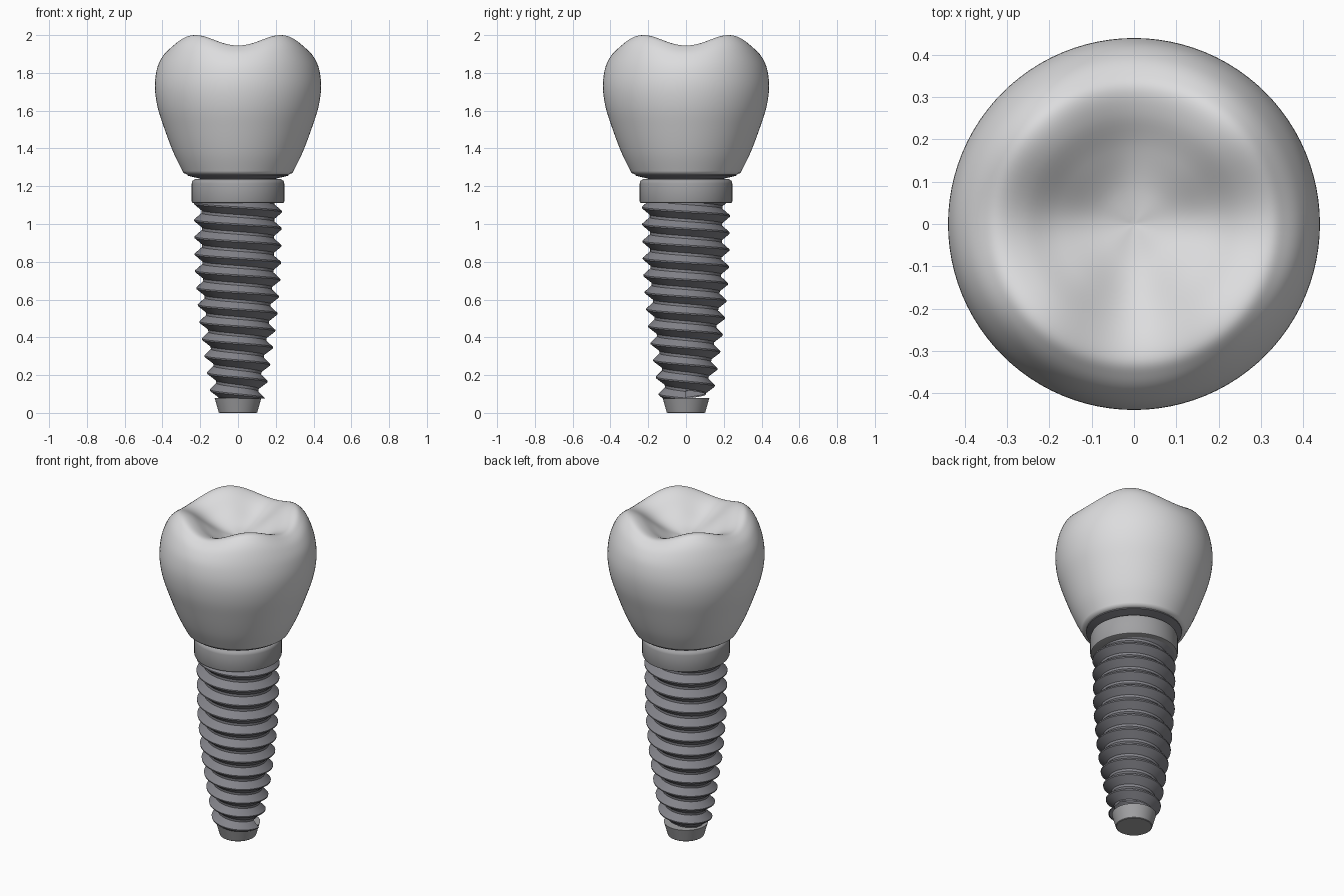
import bpy, math

if "Cube" in bpy.data.objects:
    bpy.data.objects.remove(bpy.data.objects["Cube"])

SEG = 96


def material(name, rgb):
    m = bpy.data.materials.new(name)
    m.diffuse_color = (*rgb, 1)
    m.use_nodes = True
    m.node_tree.nodes["Principled BSDF"].inputs["Base Color"].default_value = m.diffuse_color
    return m


porcelain = material("porcelain", (0.72, 0.72, 0.73))
collar_metal = material("collar_metal", (0.36, 0.36, 0.37))
screw_metal = material("screw_metal", (0.23, 0.23, 0.255))


def make(name, verts, faces, mat, angle):
    me = bpy.data.meshes.new(name)
    me.from_pydata(verts, [], faces)
    me.validate()
    me.materials.append(mat)
    ob = bpy.data.objects.new(name, me)
    bpy.context.collection.objects.link(ob)
    bpy.ops.object.select_all(action='DESELECT')
    ob.select_set(True)
    bpy.context.view_layer.objects.active = ob
    bpy.ops.object.shade_smooth_by_angle(angle=math.radians(angle))
    return ob


def lathe(name, profile, mat, angle=30):
    """Revolve (radius, z on diagonals, z on axes) rings, capping both ends."""
    verts, faces = [], []
    for r, zd, za in profile:
        for a in range(SEG):
            t = 2 * math.pi * a / SEG
            w = (1 - math.cos(4 * t)) / 2
            verts.append((r * math.cos(t), r * math.sin(t), za + (zd - za) * w))
    for j in range(len(profile) - 1):
        for a in range(SEG):
            b = (a + 1) % SEG
            faces.append((j * SEG + a, j * SEG + b, (j + 1) * SEG + b, (j + 1) * SEG + a))
    faces.append(tuple(reversed(range(SEG))))
    top = (len(profile) - 1) * SEG
    faces.append(tuple(range(top, top + SEG)))
    return make(name, verts, faces, mat, angle)


def spline(pts, n=6):
    """Catmull-Rom through the control points."""
    out = []
    p = [pts[0]] + pts + [pts[-1]]
    for i in range(1, len(p) - 2):
        for k in range(n):
            t = k / n
            out.append(tuple(
                0.5 * (2 * b + (c - a) * t + (2 * a - 5 * b + 4 * c - d) * t * t
                       + (3 * b - a - 3 * c + d) * t ** 3)
                for a, b, c, d in zip(p[i - 1], p[i], p[i + 1], p[i + 2])))
    return out + [pts[-1]]


# Crown: round body, four cusps on the diagonals, central pit
crown_curve = [
    (0.288, 1.27, 1.27), (0.338, 1.37, 1.37), (0.388, 1.5, 1.5),
    (0.426, 1.62, 1.62), (0.44, 1.73, 1.73), (0.428, 1.835, 1.825),
    (0.397, 1.925, 1.89), (0.36, 1.978, 1.927), (0.32, 2.0, 1.945),
    (0.26, 1.98, 1.93), (0.18, 1.92, 1.888), (0.09, 1.862, 1.855),
    (0.002, 1.84, 1.84)]
lathe("crown", [(0.2, 1.262, 1.262), (0.27, 1.262, 1.262)] + spline(crown_curve), porcelain, 40)


def plain(pts):
    return [(r, z, z) for r, z in pts]


# Abutment flare between the collar and the crown
lathe("abutment", plain([(0.2, 1.2), (0.2, 1.24), (0.268, 1.256), (0.268, 1.264)]), screw_metal)

# Collar with rounded edges
lathe("collar", plain([(0.235, 1.11), (0.242, 1.113), (0.245, 1.12), (0.245, 1.215),
                       (0.241, 1.228), (0.228, 1.237)]), collar_metal, 40)

# Smooth tapered tip
lathe("tip", plain([(0.098, 0.0), (0.102, 0.003), (0.124, 0.08)]), collar_metal)

# Threaded screw body
PITCH, Z0, Z1, DEPTH, TSEG = 0.09, 0.075, 1.115, 0.04, 72
CREST = [(0.0, 0.132), (0.1, 0.145), (0.3, 0.178), (0.5, 0.207), (0.75, 0.228), (1.2, 0.235)]
SECTION = [0.0, 0.08, 0.46, 0.54, 0.92]


def crest(z):
    for (za, ra), (zb, rb) in zip(CREST, CREST[1:]):
        if z <= zb:
            return ra + (rb - ra) * (z - za) / (zb - za)
    return CREST[-1][1]


def tooth(u):
    d = abs((u % 1) - 0.5)
    return min(1, max(0, (0.42 - d) / 0.38))


def screw_body():
    n = len(SECTION)
    turns = int((Z1 - Z0) / PITCH) + 4
    verts, faces = [], []
    rows = turns * n
    for j in range(rows):
        for a in range(TSEG):
            f = a / TSEG
            u = j // n + SECTION[j % n]
            z = min(Z1, max(Z0, Z0 + PITCH * (u - f - 0.5)))
            u = (z - Z0) / PITCH + f + 0.5
            r = crest(z) - DEPTH * (1 - tooth(u))
            t = 2 * math.pi * f
            verts.append((r * math.cos(t), r * math.sin(t), z))

    def idx(j, a):
        # one turn around drops the row by one pitch
        return (j - n) * TSEG if a == TSEG else j * TSEG + a

    for j in range(n, rows - 1):
        for a in range(TSEG):
            q = (idx(j, a), idx(j, a + 1), idx(j + 1, a + 1), idx(j + 1, a))
            zs = [verts[i][2] for i in q]
            if max(zs) - min(zs) > 1e-6:
                faces.append(q)
    make("screw_thread", verts, faces, screw_metal, 30)


screw_body()
